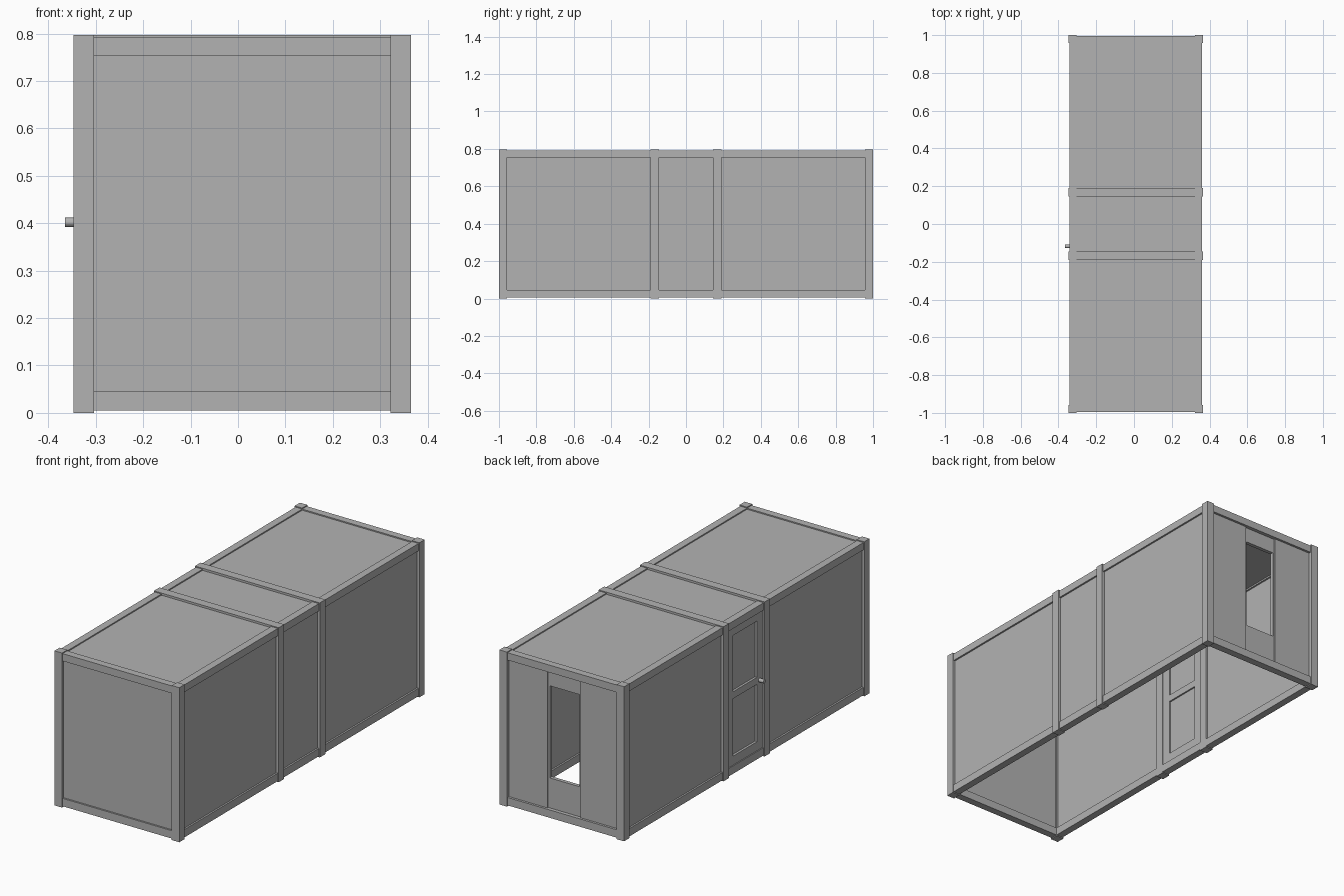
import bpy
import bmesh
import math

default_cube = bpy.data.objects.get("Cube")
if default_cube:
    bpy.data.objects.remove(default_cube, do_unlink=True)

grey = bpy.data.materials.new("plain_grey")
grey.use_nodes = True
grey.diffuse_color = (0.45, 0.45, 0.45, 1)
grey.node_tree.nodes["Principled BSDF"].inputs["Base Color"].default_value = (0.45, 0.45, 0.45, 1)

# Overall bounds and frame sizes
X0, X1, Y, H = -0.347, 0.365, 1.0, 0.797
MID = (X0 + X1) / 2
BAR = 0.043        # bar width
STEP = 0.005       # beams sit behind the posts
SINK = 0.014       # panels sit behind the beams
RIB_IN, RIB_OUT = 0.145, 0.19


def finish(name, bm):
    mesh = bpy.data.meshes.new(name)
    bm.to_mesh(mesh)
    bm.free()
    mesh.materials.append(grey)
    obj = bpy.data.objects.new(name, mesh)
    bpy.context.collection.objects.link(obj)
    return obj


def box(name, xs, ys, zs):
    bm = bmesh.new()
    bmesh.ops.create_cube(bm, size=1)
    for v in bm.verts:
        for i, (a, b) in enumerate((xs, ys, zs)):
            v.co[i] = a if v.co[i] < 0 else b
    return finish(name, bm)


# Posts at the corners and at both middle ribs
post_spans = [(-Y, -Y + BAR), (-RIB_OUT, -RIB_IN), (RIB_IN, RIB_OUT), (Y - BAR, Y)]
sides = {"right": (X0, 1), "left": (X1, -1)}
for side, (edge, d) in sides.items():
    for i, span in enumerate(post_spans):
        box(f"{side}_post_{i}", sorted((edge, edge + d * BAR)), span, (0, H))

# Roof ribs between the middle posts
for name, span in (("front", post_spans[1]), ("back", post_spans[2])):
    box(f"{name}_roof_rib", (X0 + BAR, X1 - BAR), span, (H - BAR, H))

# Beams and wall panels along the sides
levels = {"bottom": (STEP, BAR + STEP / 2), "top": (H - BAR, H - STEP)}
bays = [(post_spans[i][1], post_spans[i + 1][0]) for i in range(3)]
for side, (edge, d) in sides.items():
    for i, bay in enumerate(bays):
        for level, zs in levels.items():
            box(f"{side}_{level}_beam_{i}",
                sorted((edge + d * STEP, edge + d * BAR)), bay, zs)
        if not (side == "right" and i == 1):
            box(f"{side}_wall_panel_{i}",
                sorted((edge + d * SINK, edge + d * (SINK + 0.02))),
                bay, (BAR, H - BAR))

# Beams across the ends
for end, d in (("front", 1), ("back", -1)):
    for level, zs in levels.items():
        box(f"{end}_{level}_beam", (X0 + BAR, X1 - BAR),
            sorted((-d * Y + d * STEP, -d * Y + d * BAR)), zs)

# Roof panels
for i, bay in enumerate(bays):
    box(f"roof_panel_{i}", (X0 + BAR, X1 - BAR), bay, (H - 0.035, H - 0.011))

# Front wall
box("front_wall_panel", (X0 + BAR, X1 - BAR), (-Y + SINK, -Y + SINK + 0.02), (BAR, H - BAR))

# Back wall: two side panels and a sunk middle strip with a window opening
STRIP, OPEN = 0.094, 0.085
SILL, HEAD = 0.2, 0.675
wall_y = (Y - 0.04, Y - 0.017)
strip_y = (Y - 0.043, Y - 0.024)
box("back_wall_panel_right", (X0 + BAR, MID - STRIP), wall_y, (BAR, H - BAR))
box("back_wall_panel_left", (MID + STRIP, X1 - BAR), wall_y, (BAR, H - BAR))
box("panel_below_window", (MID - STRIP, MID + STRIP), strip_y, (BAR, SILL))
box("panel_above_window", (MID - STRIP, MID + STRIP), strip_y, (HEAD, H - BAR))
for name, d in (("right", -1), ("left", 1)):
    box(f"window_jamb_{name}", sorted((MID + d * OPEN, MID + d * STRIP)), strip_y, (SILL, HEAD))

# Door: stiles, rails and two sunk panels
PANE = 0.097
door_x = (X0 + 0.01, X0 + 0.038)
for name, ys in (("front", (-RIB_IN, -PANE)), ("back", (PANE, RIB_IN))):
    box(f"door_stile_{name}", door_x, ys, (BAR, H - BAR))
rails = {"bottom": (BAR, 0.092), "middle": (0.388, 0.424), "top": (0.714, H - BAR)}
for name, zs in rails.items():
    box(f"door_rail_{name}", door_x, (-PANE, PANE), zs)
pane_x = (X0 + 0.022, X0 + 0.03)
box("door_panel_lower", pane_x, (-PANE, PANE), (rails["bottom"][1], rails["middle"][0]))
box("door_panel_upper", pane_x, (-PANE, PANE), (rails["middle"][1], rails["top"][0]))

# Door knob
bm = bmesh.new()
bmesh.ops.create_cone(bm, cap_ends=True, segments=16, radius1=0.01, radius2=0.01, depth=0.03)
knob = finish("door_knob", bm)
knob.rotation_euler = (0, math.pi / 2, 0)
knob.location = (X0 - 0.003, -0.118, 0.402)
